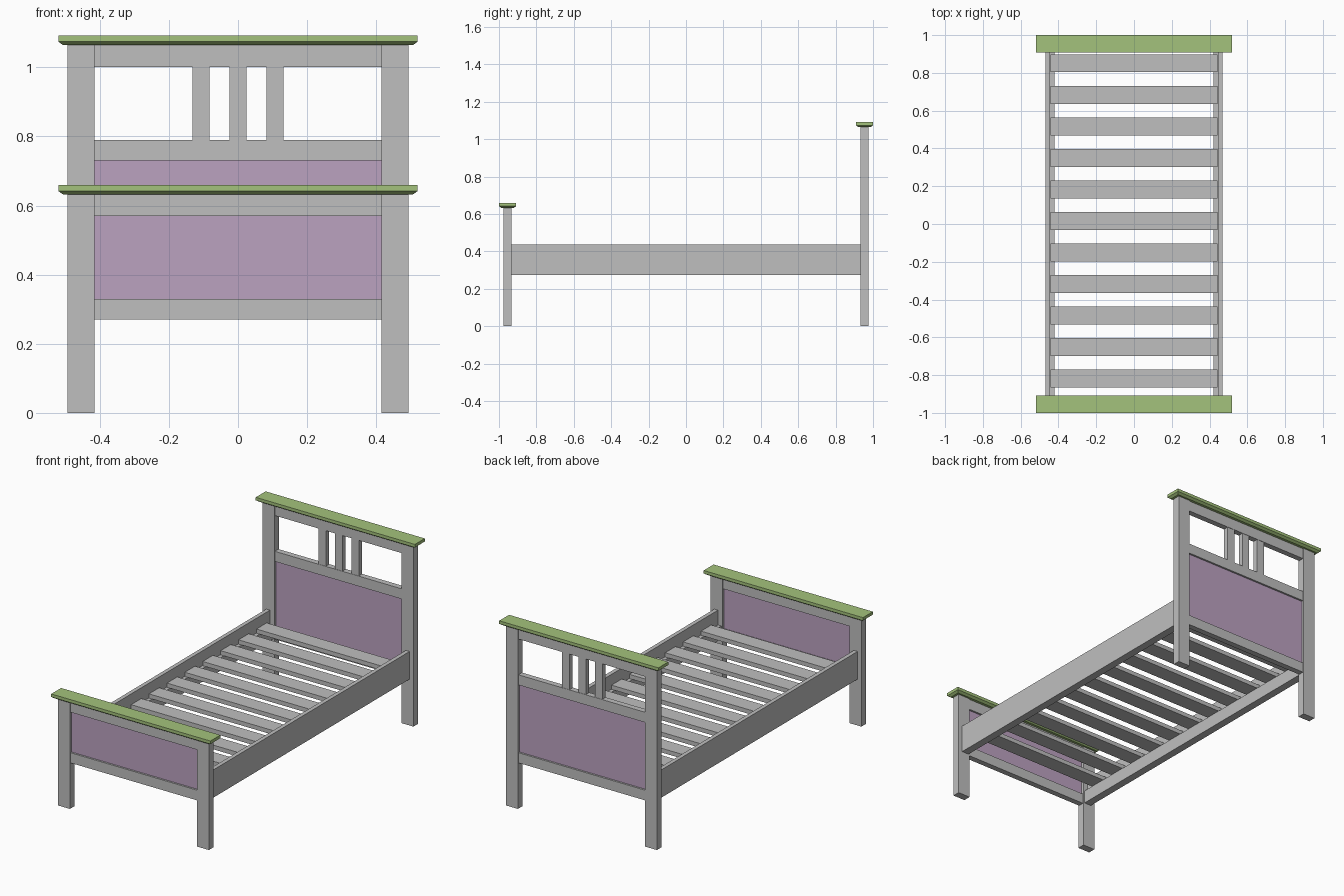
import bpy, bmesh

if "Cube" in bpy.data.objects:
    bpy.data.objects.remove(bpy.data.objects["Cube"])


def material(name, rgb):
    m = bpy.data.materials.new(name)
    m.diffuse_color = (*rgb, 1.0)
    m.use_nodes = True
    m.node_tree.nodes["Principled BSDF"].inputs["Base Color"].default_value = m.diffuse_color
    return m


GREY = material("grey wood", (0.52, 0.52, 0.52))
GREEN = material("green cap", (0.37, 0.54, 0.20))
MAUVE = material("mauve panel", (0.50, 0.36, 0.53))


def box(name, xs, ys, zs, mat, chamfer=None):
    """Box from ranges; chamfer=(inset, height) slopes in the underside."""
    bm = bmesh.new()
    bmesh.ops.create_cube(bm, size=1)
    for v in bm.verts:
        v.co = [r[0] if c < 0 else r[1] for c, r in zip(v.co, (xs, ys, zs))]
    if chamfer:
        inset, height = chamfer
        bottom = min(bm.faces, key=lambda f: f.calc_center_median().z)
        ext = bmesh.ops.extrude_face_region(bm, geom=[bottom])["geom"]
        new = {v for v in ext if isinstance(v, bmesh.types.BMVert)}
        if bottom.is_valid:
            bmesh.ops.delete(bm, geom=[bottom], context='FACES_ONLY')
        cx, cy = sum(xs) / 2, sum(ys) / 2
        for v in bm.verts:
            if v in new:
                v.co.x -= inset if v.co.x > cx else -inset
                v.co.y -= inset if v.co.y > cy else -inset
            elif v.co.z < sum(zs) / 2:
                v.co.z += height
    bmesh.ops.recalc_face_normals(bm, faces=bm.faces)
    me = bpy.data.meshes.new(name)
    bm.to_mesh(me)
    bm.free()
    me.materials.append(mat)
    ob = bpy.data.objects.new(name, me)
    bpy.context.collection.objects.link(ob)
    return ob


POST_IN, POST_OUT = 0.415, 0.493


def end_board(name, y, top, panel_top):
    """Two posts, a cap, rails and a recessed panel."""
    def across(part, half, z0, z1, mat=GREY):
        box(f"{name}_{part}", (-POST_IN, POST_IN), (y - half, y + half), (z0, z1), mat)

    for side, s in (("left", -1), ("right", 1)):
        box(f"{name}_{side}_post", sorted((s * POST_IN, s * POST_OUT)),
            (y - 0.022, y + 0.022), (0, top), GREY)
    box(f"{name}_cap", (-0.52, 0.52), (y - 0.046, y + 0.046), (top, top + 0.028),
        GREEN, chamfer=(0.014, 0.010))
    across("top_rail", 0.017, top - 0.063, top)
    across("bottom_rail", 0.017, 0.27, 0.33)
    across("panel", 0.006, 0.33, panel_top, MAUVE)


# Footboard and headboard
end_board("footboard", -0.954, 0.632, 0.569)
end_board("headboard", 0.954, 1.064, 0.73)

# Headboard middle rail and spindles
box("headboard_middle_rail", (-POST_IN, POST_IN), (0.937, 0.971), (0.73, 0.79), GREY)
for i in (-1, 0, 1):
    x = i * 0.107
    box(f"headboard_spindle_{i + 2}", (x - 0.0245, x + 0.0245), (0.939, 0.969),
        (0.79, 1.001), GREY)

# Side rails with inner ledges that carry the slats
for side, s in (("left", -1), ("right", 1)):
    box(f"{side}_side_rail", sorted((s * 0.444, s * 0.468)), (-0.932, 0.932),
        (0.273, 0.437), GREY)
    box(f"{side}_slat_ledge", sorted((s * 0.422, s * 0.444)), (-0.932, 0.932),
        (0.273, 0.35), GREY)

# Bed slats
for i in range(11):
    y = -0.819 + i * 0.167
    box(f"slat_{i + 1}", (-0.442, 0.442), (y - 0.0475, y + 0.0475), (0.35, 0.375), GREY)
